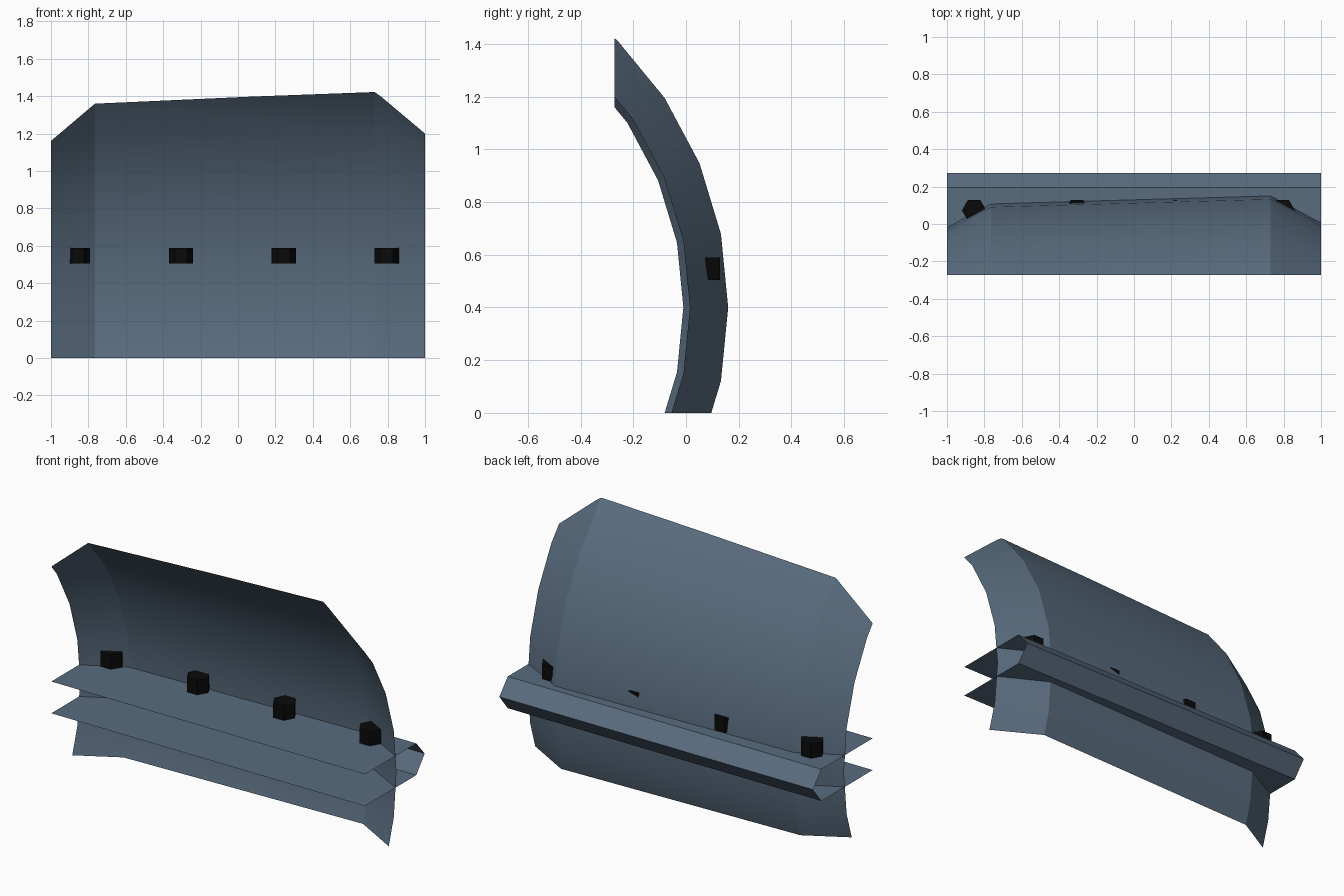
import bpy, bmesh, math
from mathutils import Vector

if "Cube" in bpy.data.objects:
    bpy.data.objects.remove(bpy.data.objects["Cube"])


def material(name, rgb):
    m = bpy.data.materials.new(name)
    m.diffuse_color = (*rgb, 1)
    m.use_nodes = True
    m.node_tree.nodes["Principled BSDF"].inputs["Base Color"].default_value = m.diffuse_color
    return m


steel = material("slate_blue_steel", (0.10, 0.15, 0.21))
black = material("black", (0.003, 0.003, 0.003))


def add_object(name, bm, mat, smooth=None):
    mesh = bpy.data.meshes.new(name)
    bm.to_mesh(mesh)
    bm.free()
    mesh.materials.append(mat)
    ob = bpy.data.objects.new(name, mesh)
    bpy.context.collection.objects.link(ob)
    if smooth:
        bpy.ops.object.select_all(action='DESELECT')
        ob.select_set(True)
        bpy.context.view_layer.objects.active = ob
        bpy.ops.object.shade_smooth_by_angle(angle=math.radians(smooth))
    return ob


def loft(bm, rows):
    """Skin equal-length rows of points with quads."""
    vs = [[bm.verts.new(p) for p in r] for r in rows]
    for a, b in zip(vs, vs[1:]):
        for i in range(len(a) - 1):
            bm.faces.new((a[i], a[i + 1], b[i + 1], b[i]))


# curved blade sheet: arcs about an axis along x, pulled in at both side wings
AXIS_Y, AXIS_Z, STEP = -1.27, 0.40, math.radians(11.25)
FRONT = -0.272
stations = [(-1, 1.26), (-0.765, 1.387), (0.73, 1.43), (1, 1.285)]
bm = bmesh.new()
loft(bm, [[(x, AXIS_Y + r * math.cos(k * STEP), AXIS_Z + r * math.sin(k * STEP))
           for k in range(-2, 6)] for x, r in stations])
# trim flat at the ground and at the front plane
for co, no in (((0, 0, 0), (0, 0, -1)), ((0, FRONT, 0), (0, -1, 0))):
    bmesh.ops.bisect_plane(bm, geom=bm.verts[:] + bm.edges[:] + bm.faces[:],
                           plane_co=Vector(co), plane_no=Vector(no), clear_outer=True)
add_object("blade_sheet", bm, steel, smooth=20)

# open-ended support beam passing through the blade
beam = [(FRONT, 0.315), (0.195, 0.315), (0.272, 0.41), (0.195, 0.498), (FRONT, 0.498)]
bm = bmesh.new()
loft(bm, [[(x, y, z) for y, z in beam] for x in (-1, 1)])
add_object("support_beam", bm, steel)

# row of hexagonal bolt heads standing on the beam
for i in range(4):
    bm = bmesh.new()
    cx, cy, r = -0.855 + 0.55 * i, 0.073, 0.065
    base = bm.faces.new([bm.verts.new((cx + r * math.cos(a), cy + r * math.sin(a), 0.505))
                         for a in (math.radians(60 * k) for k in range(6))])
    top = bmesh.ops.extrude_face_region(bm, geom=[base], use_keep_orig=True)["geom"]
    bmesh.ops.translate(bm, vec=(0, 0, 0.084),
                        verts=[v for v in top if isinstance(v, bmesh.types.BMVert)])
    bmesh.ops.recalc_face_normals(bm, faces=bm.faces[:])
    add_object(f"bolt_{i + 1}", bm, black)
